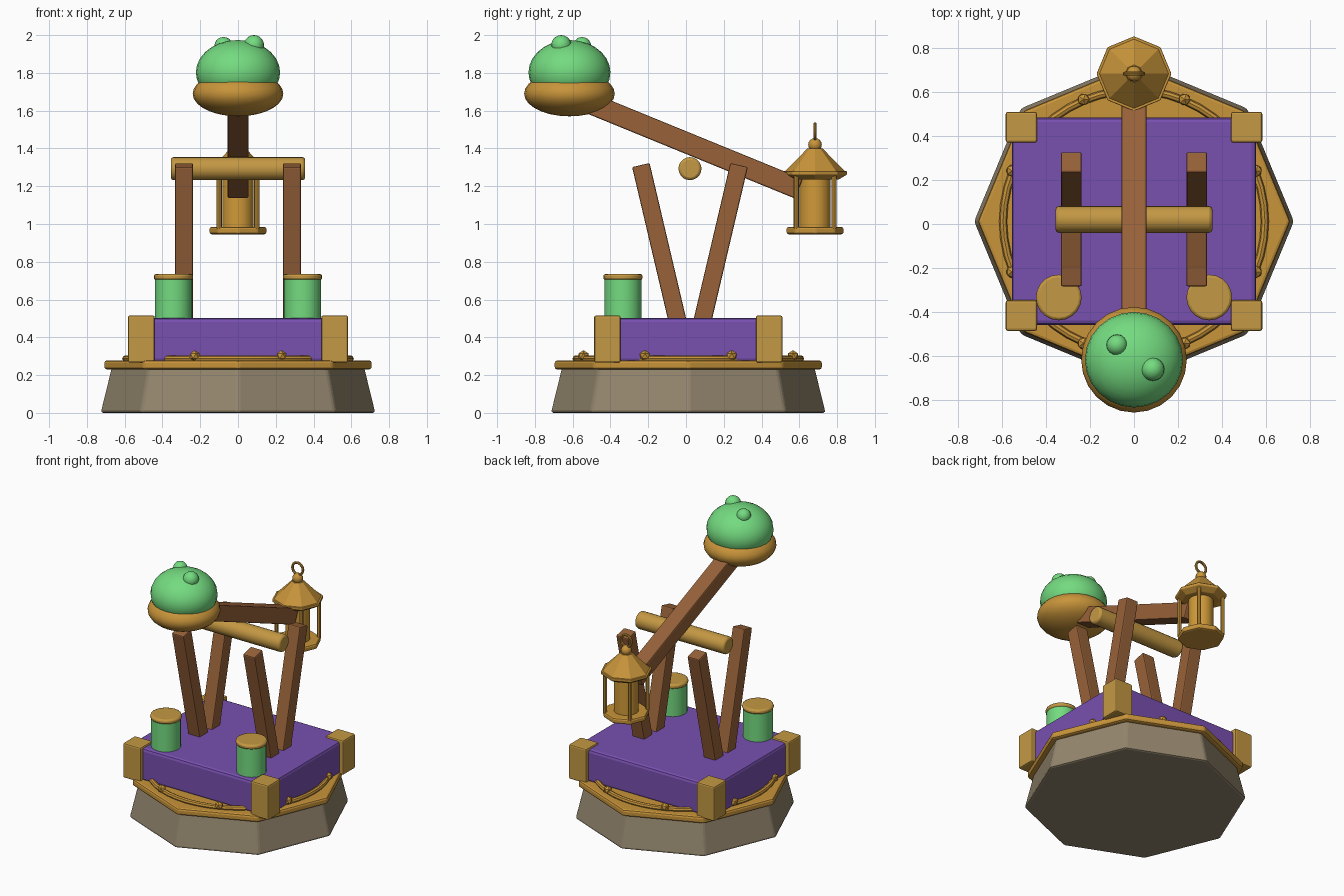
import bpy, bmesh, math
from math import sin, cos, pi, radians
from mathutils import Vector

if "Cube" in bpy.data.objects:
    bpy.data.objects.remove(bpy.data.objects["Cube"])


def mat(name, hexcol):
    rgb = [int(hexcol[i:i + 2], 16) / 255 for i in (0, 2, 4)]
    lin = [c / 12.92 if c <= 0.04045 else ((c + 0.055) / 1.055) ** 2.4 for c in rgb]
    m = bpy.data.materials.new(name)
    m.diffuse_color = (*lin, 1)
    m.use_nodes = True
    m.node_tree.nodes["Principled BSDF"].inputs["Base Color"].default_value = m.diffuse_color
    return m


STONE = mat("stone", "94866E")
GOLD = mat("gold", "C8943A")
BRASS = mat("brass", "C49843")
PURPLE = mat("purple", "7850B0")
WOOD = mat("wood", "986239")
GREEN = mat("green", "74DB80")
AMBER = mat("amber", "D09A38")
CY = 0.012          # centre of the base in y


def finish(name, material, bevel=0.0, smooth=False):
    o = bpy.context.object
    o.name = name
    o.data.materials.clear()
    o.data.materials.append(material)
    if smooth:
        bpy.ops.object.shade_smooth_by_angle(angle=radians(40))
    if bevel:
        b = o.modifiers.new("bevel", "BEVEL")
        b.width, b.segments, b.limit_method = bevel, 2, "ANGLE"
    return o


def box(name, material, loc, size, bevel=0.01, rot_x=0.0):
    bpy.ops.mesh.primitive_cube_add(size=1, location=loc, rotation=(rot_x, 0, 0))
    o = bpy.context.object
    o.scale = size
    bpy.ops.object.transform_apply(location=False, rotation=False, scale=True)
    return finish(name, material, bevel)


def beam(name, material, a, b, width):
    """Square bar between two points in a plane of constant x."""
    a, b = Vector(a), Vector(b)
    d = b - a
    return box(name, material, (a + b) / 2, (width, width, d.length), 0.008,
               math.atan2(-d.y, d.z))


def ball(name, material, loc, size, seg=24, rings=14):
    bpy.ops.mesh.primitive_uv_sphere_add(segments=seg, ring_count=rings, radius=1, location=loc)
    o = bpy.context.object
    o.scale = size
    bpy.ops.object.transform_apply(location=False, rotation=False, scale=True)
    return finish(name, material, 0, True)


def cyl(name, material, loc, r, h, seg=20, bevel=0.0, rot=(0, 0, 0)):
    bpy.ops.mesh.primitive_cylinder_add(vertices=seg, radius=r, depth=h, location=loc, rotation=rot)
    return finish(name, material, bevel, True)


def torus(name, material, loc, major, minor, seg=48, rot=(0, 0, 0)):
    bpy.ops.mesh.primitive_torus_add(major_radius=major, minor_radius=minor, major_segments=seg,
                                     minor_segments=8, location=loc, rotation=rot)
    return finish(name, material, 0, True)


def lathe(name, material, loc, profile, n=8, bevel=0.0):
    """Solid n-sided stack of (radius, z) rings, flat shaded."""
    bm = bmesh.new()
    rings = [[bm.verts.new((r * cos(2 * pi * i / n), r * sin(2 * pi * i / n), z))
              for i in range(n)] for r, z in profile]
    for lo, hi in zip(rings, rings[1:]):
        for i in range(n):
            j = (i + 1) % n
            bm.faces.new((lo[i], lo[j], hi[j], hi[i]))
    bm.faces.new(rings[0][::-1])
    bm.faces.new(rings[-1])
    me = bpy.data.meshes.new(name)
    bm.to_mesh(me)
    bm.free()
    o = bpy.data.objects.new(name, me)
    o.location = loc
    bpy.context.collection.objects.link(o)
    bpy.context.view_layer.objects.active = o
    return finish(name, material, bevel)


# Octagonal stone base, gold trim plate, ring and studs
lathe("stone_base", STONE, (0, CY, 0), [(0.73, 0), (0.67, 0.245)], 8, 0.015)
lathe("base_plate", GOLD, (0, CY, 0), [(0.71, 0.23), (0.71, 0.278)], 8, 0.014)
torus("base_ring", GOLD, (0, CY, 0.287), 0.595, 0.018)
for k in range(8):
    a = radians(22.5 + 45 * k)
    bpy.ops.mesh.primitive_ico_sphere_add(subdivisions=1, radius=0.03,
                                          location=(0.6 * cos(a), CY + 0.6 * sin(a), 0.302))
    finish("ring_stud", GOLD)

# Purple platform with corner blocks
box("platform", PURPLE, (0, CY, 0.385), (1.11, 0.942, 0.235), 0.02)
for sx in (-1, 1):
    for sy in (-1, 1):
        box("corner_block", BRASS, (sx * 0.512, CY + sy * 0.428, 0.391),
            (0.142, 0.14, 0.25), 0.01)

# Jars, V-shaped supports on both sides
for sx in (-1, 1):
    cyl("jar", GREEN, (sx * 0.342, -0.334, 0.6), 0.098, 0.22)
    cyl("jar_lid", BRASS, (sx * 0.342, -0.334, 0.719), 0.104, 0.033, 20, 0.012)
    for sy in (-1, 1):
        beam("support_leg", WOOD, (sx * 0.285, 0.021 + sy * 0.048, 0.41),
             (sx * 0.285, 0.021 + sy * 0.26, 1.312), 0.095)

# Axle and throwing arm
cyl("axle", BRASS, (0, 0.021, 1.293), 0.061, 0.712, 20, 0.014, (0, pi / 2, 0))
beam("throwing_arm", WOOD, (0, -0.58, 1.668), (0, 0.597, 1.187), 0.112)

# Bowl holding a round green load with two bumps
BY = -0.617
ball("bowl", GOLD, (0, BY, 1.69), (0.24, 0.24, 0.12))
ball("load", GREEN, (0, BY, 1.803), (0.223, 0.217, 0.171))
ball("load_bump_left", GREEN, (-0.077, -0.55, 1.942), (0.048,) * 3, 16, 10)
ball("load_bump_right", GREEN, (0.085, -0.66, 1.947), (0.053,) * 3, 16, 10)

# Hanging lantern counterweight
LY = 0.683
lathe("lantern_base", GOLD, (0, LY, 0), [(0.153, 0.945), (0.153, 0.985)], 8, 0.012)
cyl("lantern_glass", AMBER, (0, LY, 1.115), 0.083, 0.28, 16)
for sx in (-1, 1):
    for sy in (-1, 1):
        cyl("lantern_post", GOLD, (sx * 0.1, LY + sy * 0.1, 1.115), 0.014, 0.28, 8)
lathe("lantern_eave", GOLD, (0, LY, 0), [(0.125, 1.235), (0.17, 1.262), (0.17, 1.28)], 8, 0.004)
lathe("lantern_roof", GOLD, (0, LY, 0), [(0.162, 1.275), (0.04, 1.4)], 8)
ball("lantern_finial", GOLD, (0, LY, 1.419), (0.036,) * 3, 14, 8)
torus("lantern_loop", GOLD, (0, LY, 1.488), 0.042, 0.009, 20, (pi / 2, 0, 0))
